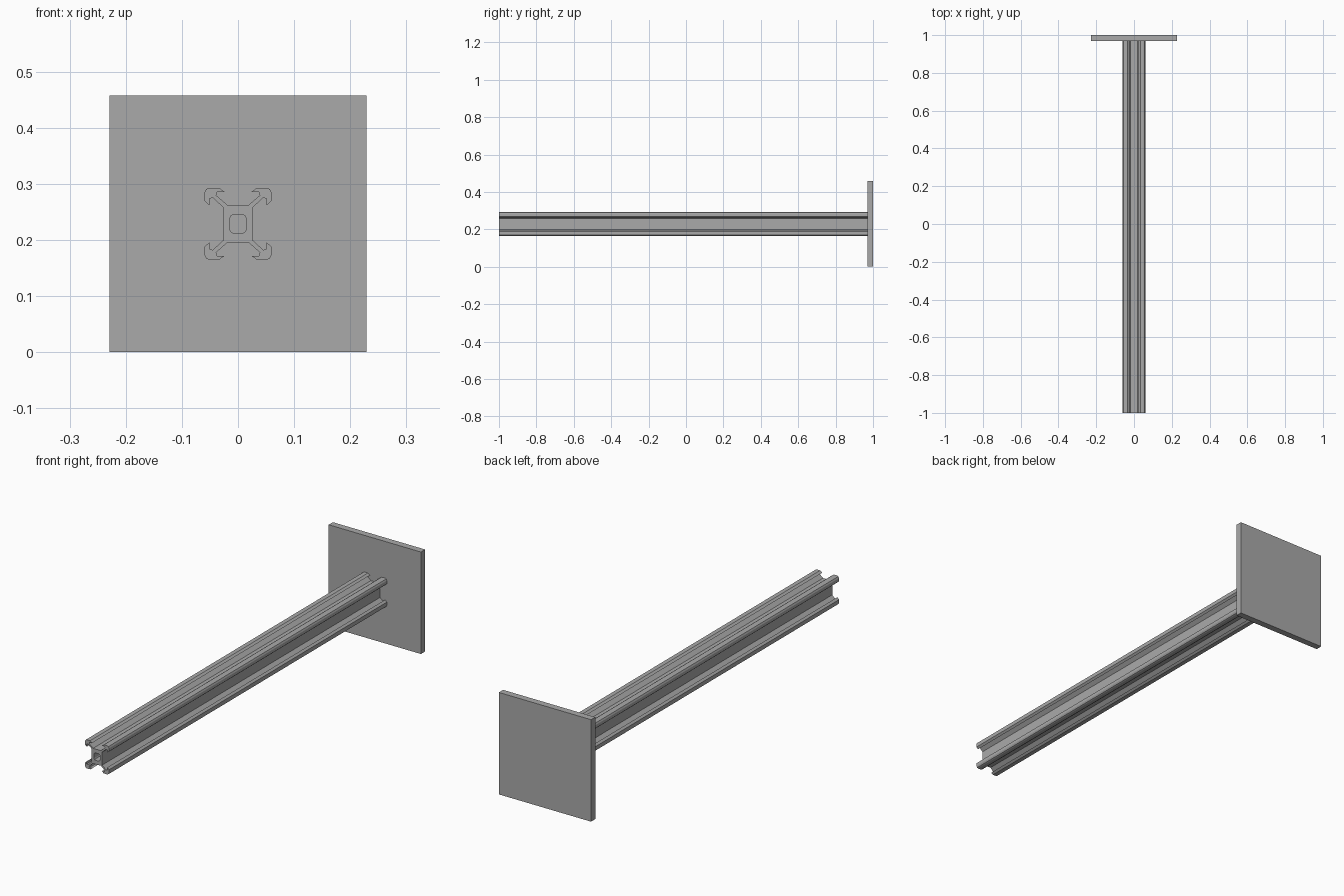
import bpy, bmesh
from mathutils import Vector

cube = bpy.data.objects.get("Cube")
if cube:
    bpy.data.objects.remove(cube, do_unlink=True)

CENTRE_Z = 0.2288
FRONT, JOINT, BACK = -1.0, 0.97, 1.0

grey = bpy.data.materials.new("aluminium grey")
grey.use_nodes = True
colour = (0.4, 0.4, 0.4, 1)
grey.diffuse_color = colour
grey.node_tree.nodes["Principled BSDF"].inputs["Base Color"].default_value = colour


def four_way(quarter):
    """Mirror a top-right quarter outline, listed from top to side, into a loop."""
    right = quarter + [(x, -z) for x, z in reversed(quarter)]
    return right + [(-x, z) for x, z in reversed(right)]


def extrude_profile(name, loops, y0, y1):
    bm = bmesh.new()
    edges = []
    for loop in loops:
        verts = [bm.verts.new((x, y0, z + CENTRE_Z)) for x, z in loop]
        edges += [bm.edges.new((v, verts[i - 1])) for i, v in enumerate(verts)]
    bmesh.ops.triangle_fill(bm, edges=edges, use_beauty=True)
    out = bmesh.ops.extrude_face_region(bm, geom=bm.faces[:], use_keep_orig=True)
    moved = [g for g in out["geom"] if isinstance(g, bmesh.types.BMVert)]
    bmesh.ops.translate(bm, verts=moved, vec=Vector((0, y1 - y0, 0)))
    bmesh.ops.recalc_face_normals(bm, faces=bm.faces[:])
    mesh = bpy.data.meshes.new(name)
    bm.to_mesh(mesh)
    bm.free()
    mesh.materials.append(grey)
    obj = bpy.data.objects.new(name, mesh)
    bpy.context.collection.objects.link(obj)
    return obj


# Slotted rail: core, diagonal web, and hooked corner with rounded outside
rail_quarter = [
    (0.0195, 0.034), (0.039, 0.051), (0.037, 0.057), (0.024, 0.057),
    (0.034, 0.0643), (0.051, 0.0643), (0.0565, 0.062), (0.06, 0.055),
    (0.06, 0.041), (0.051, 0.033), (0.051, 0.0445), (0.045, 0.0465),
    (0.026, 0.029),
]
# Rounded bore through the core
bore_quarter = [(0.008, 0.0165), (0.0125, 0.0145), (0.015, 0.009)]
extrude_profile("slotted_rail", [four_way(rail_quarter), four_way(bore_quarter)], FRONT, JOINT)

# Square end plate
extrude_profile("end_plate", [four_way([(0.2288, 0.2288)])], JOINT, BACK)
